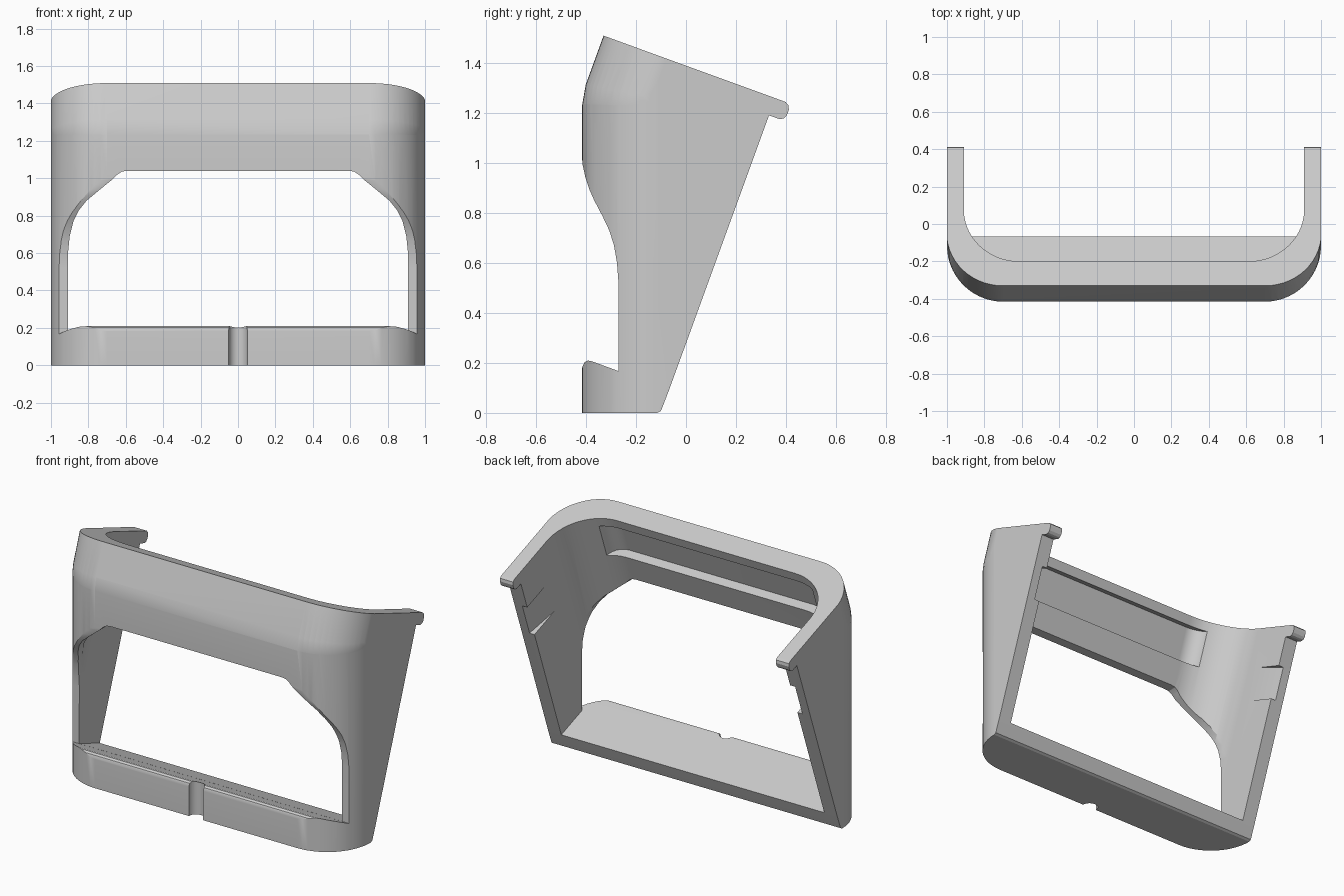
import bpy
import bmesh
from math import sin, cos, pi, radians

cube = bpy.data.objects.get("Cube")
if cube:
    bpy.data.objects.remove(cube, do_unlink=True)

LEAN = radians(20)
TOP, FLOOR, BACK = 1.305, 0.065, -0.095   # heights and depth in the leaning frame


def yz(v, h, lean=LEAN):
    """Leaning frame (depth, height) to upright (y, z)."""
    return v * cos(lean) + h * sin(lean), h * cos(lean) - v * sin(lean)


def prism(name, points, low, high, place):
    """Extrude a 2D outline from low to high; place maps (a, b, t) to x, y, z."""
    bm = bmesh.new()
    rings = [[bm.verts.new(place(a, b, t)) for a, b in points] for t in (low, high)]
    n = len(points)
    bm.faces.new(rings[0])
    bm.faces.new(rings[1])
    for i in range(n):
        j = (i + 1) % n
        bm.faces.new((rings[0][i], rings[0][j], rings[1][j], rings[1][i]))
    bmesh.ops.recalc_face_normals(bm, faces=bm.faces)
    mesh = bpy.data.meshes.new(name)
    bm.to_mesh(mesh)
    bm.free()
    obj = bpy.data.objects.new(name, mesh)
    bpy.context.collection.objects.link(obj)
    return obj


def across(a, b, t):
    return t, a, b


def along_y(a, b, t):
    return a, t, b


def leaning(lean):
    return lambda a, b, t: (a, *yz(b, t, lean))


def rounded_front(half, front, radius, back, steps=14):
    """Outline with a straight back and two rounded front corners."""
    arc = [(half - radius + radius * cos(k * pi / 2 / steps),
            front + radius - radius * sin(k * pi / 2 / steps)) for k in range(steps + 1)]
    return [(half, back)] + arc + [(-x, y) for x, y in reversed(arc)] + [(-half, back)]


def combine(obj, tool, operation):
    mod = obj.modifiers.new("shape", 'BOOLEAN')
    mod.operation = operation
    mod.solver = 'EXACT'
    mod.object = tool
    graph = bpy.context.evaluated_depsgraph_get()
    graph.update()
    mesh = bpy.data.meshes.new_from_object(obj.evaluated_get(graph))
    obj.modifiers.clear()
    obj.data = mesh
    bpy.data.objects.remove(tool, do_unlink=True)


# Side profile with leaning back, rear hook and sloping top
side = [(-0.6, 0), (-0.115, 0), (-0.1, 0.008)]
side += [yz(BACK, 0.06), yz(BACK, 1.232), yz(-0.05, 1.232), yz(-0.036, 1.24),
         yz(-0.028, 1.256), yz(-0.028, 1.28), yz(-0.036, 1.297), yz(-0.052, TOP),
         yz(-1.0, TOP)]
stand = prism("stand_frame", side, -1.1, 1.1, across)

# Outer wall: upright below, easing into the leaning upper band
for degrees, front in ((0, -0.415), (10, -0.623), (20, -0.826)):
    outline = rounded_front(1 + degrees * 0.0001, front, 0.3, 1.2)
    combine(stand, prism("outer", outline, -1, 3, leaning(radians(degrees))), 'INTERSECT')

# Inner cavity, open at the back and top
cavity = rounded_front(0.91, -0.687, 0.295, 0.5)
combine(stand, prism("cavity", cavity, FLOOR, 2, leaning(LEAN)), 'DIFFERENCE')

# Curved cut that narrows the front of the legs and forms the base lip
sweep = [(-0.6, 1.03), (-0.417, 1.03), (-0.413, 0.99), (-0.402, 0.94), (-0.387, 0.895),
         (-0.367, 0.85), (-0.333, 0.785), (-0.307, 0.73), (-0.288, 0.67), (-0.276, 0.6),
         (-0.27, 0.52), (-0.27, 0.167), (-0.38, 0.208), (-0.394, 0.209), (-0.407, 0.201),
         (-0.416, 0.18), (-0.6, 0.18)]
combine(stand, prism("leg_sweep", sweep, -1.2, 1.2, across), 'DIFFERENCE')

# Front window with sloping shoulders
shoulder = [(0.909, 0.3), (0.909, 0.6), (0.9, 0.69), (0.88, 0.77), (0.85, 0.83), (0.81, 0.88),
            (0.75, 0.93), (0.67, 0.995), (0.645, 1.02), (0.62, 1.036), (0.59, 1.04)]
window = shoulder + [(-x, z) for x, z in reversed(shoulder)]
combine(stand, prism("window", window, -0.8, 0, along_y), 'DIFFERENCE')

# Shallow recess inside the upper band
recess = rounded_front(0.74, -0.745, 0.1, -0.5, 6)
combine(stand, prism("recess", recess, 1.02, 1.245, leaning(LEAN)), 'DIFFERENCE')

# Tapered grooves inside both legs
for s in (-1, 1):
    wedge = [(s * 0.9, -0.31), (s * 0.909, -0.31), (s * 0.945, -0.09),
             (s * 0.945, 0), (s * 0.9, 0)]
    combine(stand, prism("groove", wedge, 0.84, 1.05, leaning(LEAN)), 'DIFFERENCE')

# Half-round notch in the middle of the base lip
notch = [(0.05 * cos(k * pi / 12), 0.05 * sin(k * pi / 12) - 0.415) for k in range(24)]
combine(stand, prism("notch", notch, -0.1, 0.4, leaning(0)), 'DIFFERENCE')

# Single light grey finish
grey = bpy.data.materials.new("light_grey")
grey.use_nodes = True
colour = (0.6, 0.6, 0.6, 1)
grey.diffuse_color = colour
grey.node_tree.nodes["Principled BSDF"].inputs["Base Color"].default_value = colour
stand.data.materials.clear()
stand.data.materials.append(grey)

for obj in bpy.context.selected_objects:
    obj.select_set(False)
stand.select_set(True)
bpy.context.view_layer.objects.active = stand
bpy.ops.object.shade_smooth_by_angle(angle=radians(25))
normals = stand.modifiers.new("clean_shading", 'WEIGHTED_NORMAL')
normals.keep_sharp = True
